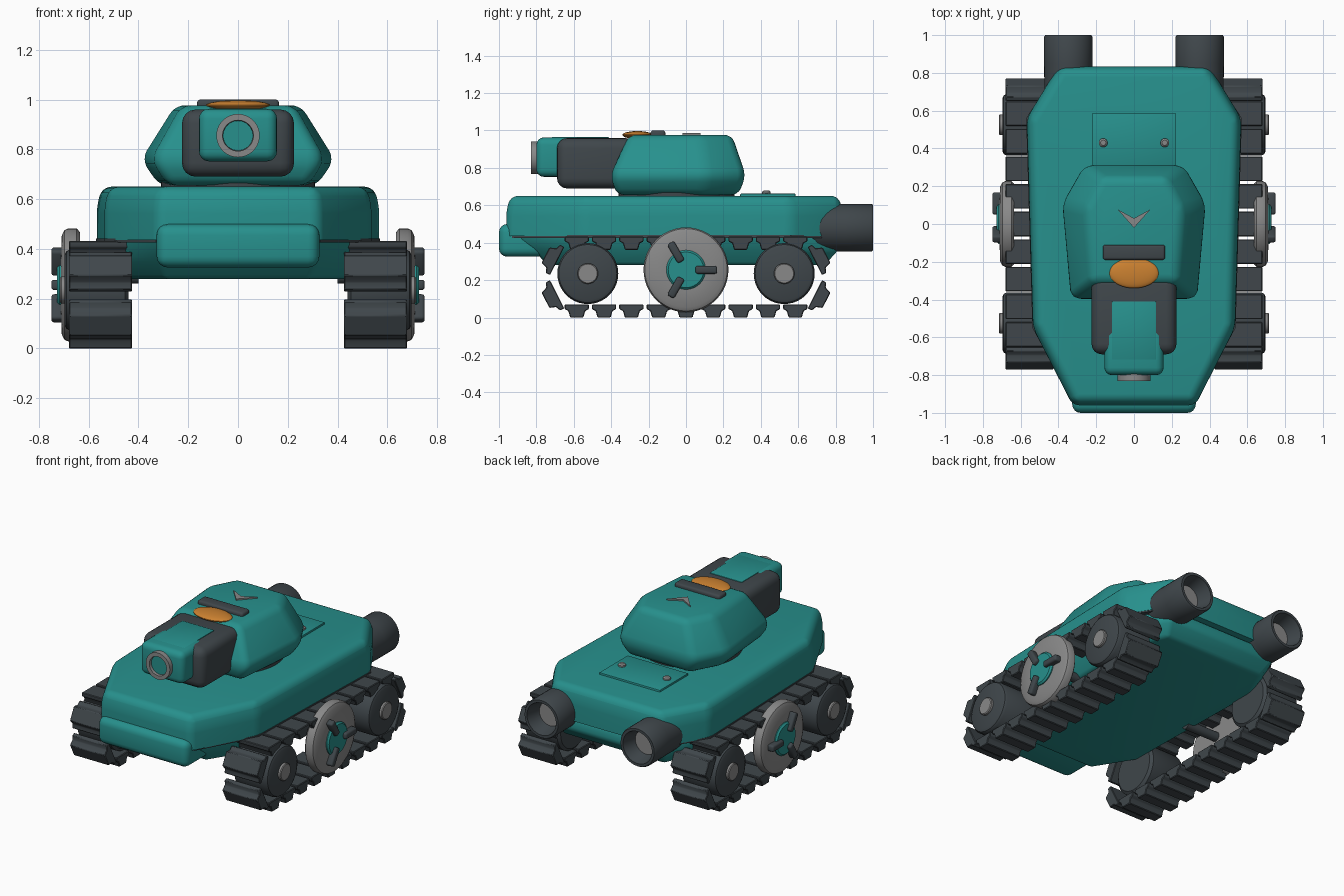
import bpy, bmesh
from math import sin, cos, pi, radians

if "Cube" in bpy.data.objects:
    bpy.data.objects.remove(bpy.data.objects["Cube"])


def colour(name, r, g, b):
    m = bpy.data.materials.new(name)
    m.diffuse_color = (r, g, b, 1)
    m.use_nodes = True
    m.node_tree.nodes["Principled BSDF"].inputs["Base Color"].default_value = m.diffuse_color
    return m


TEAL = colour("teal", 0.02, 0.28, 0.265)
DARK = colour("dark", 0.05, 0.062, 0.07)
ORANGE = colour("orange", 0.6, 0.22, 0.03)
STEEL = colour("steel", 0.25, 0.25, 0.25)


def build(name, solids, mat, bevel=0, segs=4, min_z=-9, mirror=False):
    """Each solid is a list of point rings, lofted and capped at both ends."""
    bm = bmesh.new()
    for rings in solids:
        vs = [[bm.verts.new(p) for p in ring] for ring in rings]
        n = len(vs[0])
        for a, b in zip(vs, vs[1:]):
            for i in range(n):
                j = (i + 1) % n
                bm.faces.new((a[i], a[j], b[j], b[i]))
        bm.faces.new(vs[0][::-1])
        bm.faces.new(vs[-1])
    bmesh.ops.recalc_face_normals(bm, faces=bm.faces)
    if bevel:
        edges = [e for e in bm.edges if e.calc_face_angle(0) > 0.1
                 and max(v.co.z for v in e.verts) > min_z]
        bmesh.ops.bevel(bm, geom=edges, offset=bevel, segments=segs, profile=0.5,
                        affect='EDGES', clamp_overlap=True)
    bm.normal_update()
    for f in bm.faces:
        f.smooth = True
    for e in bm.edges:
        e.smooth = e.calc_face_angle(0) < radians(33)
    me = bpy.data.meshes.new(name)
    bm.to_mesh(me)
    bm.free()
    me.materials.append(mat)
    ob = bpy.data.objects.new(name, me)
    bpy.context.collection.objects.link(ob)
    if mirror:
        ob.modifiers.new("mirror", 'MIRROR').use_mirror_merge = False
    return ob


def plan(z, half):
    """Symmetric outline from its right half, front to back."""
    return [(x, y, z) for x, y in half] + [(-x, y, z) for x, y in half[::-1]]


def box(x0, x1, y0, y1, z0, z1):
    return [[(x0, y0, z), (x1, y0, z), (x1, y1, z), (x0, y1, z)] for z in (z0, z1)]


def lathe(profile, axis, c, n=40):
    """Rings of (radius, position along axis) around centre c in the other two axes."""
    rings = []
    for r, t in profile:
        ring = []
        for i in range(n):
            p = [c[0] + r * cos(2 * pi * i / n), c[1] + r * sin(2 * pi * i / n)]
            p.insert("xyz".index(axis), t)
            ring.append(tuple(p))
        rings.append(ring)
    return rings


# Hull
edge = [(0.325, -0.96), (0.535, -0.55), (0.568, 0.56), (0.40, 0.835)]
belly = [(0.29, -0.74), (0.44, -0.50), (0.46, 0.52), (0.36, 0.74)]
build("upper_hull", [[plan(0.435, edge), plan(0.58, edge),
                      plan(0.65, [(x * 0.96, y * 0.975) for x, y in edge])]],
      TEAL, 0.06, 5, 0.5)
build("lower_hull", [[plan(0.28, belly), plan(0.36, [(x * 1.1, y * 1.1) for x, y in belly]),
                      plan(0.435, [(x * 0.965, y * 0.965) for x, y in edge])]], TEAL, 0.02, 3)
build("hull_seam", [[plan(z, [(0.33, -0.93), (0.538, -0.55), (0.571, 0.56), (0.46, 0.73)])
                     for z in (0.426, 0.441)]], DARK)
build("front_bumper", [box(-0.327, 0.327, -1.0, -0.72, 0.325, 0.50)], TEAL, 0.045)

# Rear deck hatch and screws
build("deck_hatch", [box(-0.22, 0.22, 0.29, 0.585, 0.63, 0.662)], TEAL, 0.004, 2)
build("hatch_screws", [lathe([(0.023, 0.65), (0.023, 0.672), (0.014, 0.68)], "z", (0.163, 0.43), 20)],
      STEEL, mirror=True)

# Exhausts
build("exhausts", [lathe([(0.125, 0.6), (0.128, 0.85), (0.128, 0.99), (0.122, 1.0), (0.105, 1.0),
                          (0.08, 0.90)], "y", (0.348, 0.48))], DARK, mirror=True)
build("exhaust_cores", [lathe([(0.078, 0.88), (0.078, 0.91)], "y", (0.348, 0.48))],
      STEEL, mirror=True)

# Turret
build("turret_ring", [lathe([(0.31, 0.63), (0.31, 0.668)], "z", (0, -0.05), 48)], DARK)
build("turret", [[plan(0.655, [(0.28, -0.37), (0.32, 0.09), (0.22, 0.28)]),
                  plan(0.76, [(0.345, -0.405), (0.392, 0.11), (0.27, 0.32)]),
                  plan(0.977, [(0.225, -0.305), (0.255, 0.08), (0.17, 0.245)])]],
      TEAL, 0.04)

# Gun
build("gun_mantlet", [box(-0.225, 0.225, -0.69, -0.27, 0.69, 0.96)], DARK, 0.055)
build("gun_block", [box(-0.157, 0.157, -0.80, -0.55, 0.752, 0.963)], TEAL, 0.04)
build("gun_top_strip", [box(-0.117, 0.117, -0.72, -0.41, 0.85, 0.964)], TEAL, 0.004, 2)
build("muzzle_ring", [lathe([(0.087, -0.78), (0.087, -0.83), (0.062, -0.83), (0.060, -0.80)],
                            "y", (0, 0.855))], STEEL)
build("muzzle_core", [lathe([(0.06, -0.78), (0.06, -0.812)], "y", (0, 0.855))], TEAL)

# Turret top details
lamp = lathe([(cos(a), 0.976 + 0.021 * sin(a))
              for a in [radians(d) for d in range(-85, 86, 10)]], "z", (0, 0))
build("lamp", [[[(x * 0.13, y * 0.08 - 0.26, z) for x, y, z in r] for r in lamp]], ORANGE)
build("lamp_bar", [box(-0.165, 0.165, -0.19, -0.11, 0.955, 1.0)], DARK, 0.014, 3)
build("chevron", [[[(0, -0.02, z), (0.088, 0.078, z), (0, 0.03, z), (-0.088, 0.078, z)]
                   for z in (0.965, 0.986)]], STEEL)

# Track links
LINK = [(-.065, .035), (.065, .035), (.065, .01), (.045, 0),
        (.035, -.035), (-.035, -.035), (-.045, 0), (-.065, .01)]


def link(cy, cz, deg=0, s=1):
    a = radians(deg)
    return [[(x, cy + s * u * cos(a) - v * sin(a), cz + s * u * sin(a) + v * cos(a))
             for u, v in LINK] for x in (0.425, 0.68)]


links = [link(i * 0.146, z) for i in range(-4, 5) for z in (0.035, 0.397)]
for side in (-1, 1):
    links.append(link(side * 0.72, 0.318, side * 117, 1.3))
    links.append(link(side * 0.72, 0.108, side * 63, 1.3))
build("track_links", links, DARK, 0.004, 1, mirror=True)

# Road wheels with hubs
wheel = [(0.145, 0.44), (0.163, 0.455), (0.163, 0.675), (0.155, 0.69), (0.14, 0.697)]
build("road_wheels", [lathe(wheel, "x", (y, 0.235)) for y in (-0.525, 0.525)], DARK, mirror=True)
build("road_wheel_hubs", [lathe([(0.055, 0.68), (0.055, 0.71), (0.05, 0.715)], "x", (y, 0.235))
                          for y in (-0.525, 0.525)], STEEL, mirror=True)

# Drive wheel with hub and three spokes
build("drive_wheel", [lathe([(0.212, 0.635), (0.227, 0.648), (0.227, 0.682), (0.22, 0.697),
                             (0.20, 0.708), (0.11, 0.712)], "x", (0, 0.255), 48)],
      STEEL, mirror=True)
build("drive_axle", [lathe([(0.03, 0.40), (0.03, 0.65)], "x", (0, 0.29), 20)], DARK, mirror=True)
build("drive_hub", [lathe([(0.105, 0.69), (0.105, 0.718), (0.095, 0.728)], "x", (0, 0.255))],
      TEAL, mirror=True)
spokes = []
for k in range(3):
    a = 2 * pi * k / 3
    spokes.append([[(x, y * cos(a) - z * sin(a), 0.255 + y * sin(a) + z * cos(a))
                    for x, y, z in ring]
                   for ring in box(0.70, 0.75, 0.05, 0.167, -0.021, 0.021)])
build("drive_spokes", spokes, DARK, 0.012, 3, mirror=True)
